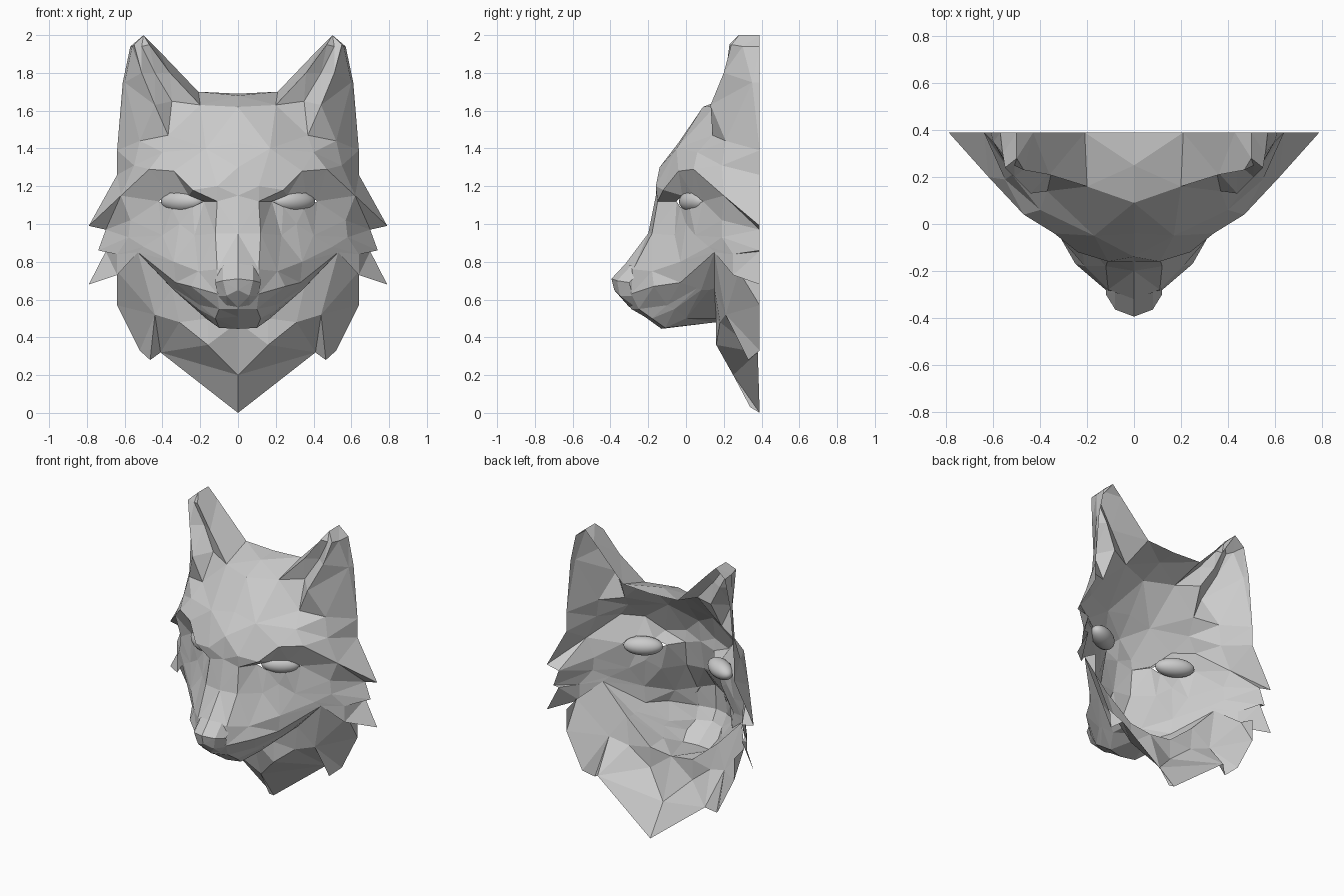
import bpy, bmesh
from mathutils import Vector

CENTRE = Vector((0, 0.4, 0.9))

# Faceted half-surface strung between rows of points, mirrored across x = 0
def loft(name, *rows):
    bm = bmesh.new()
    cache = {}

    def vert(p):
        if p not in cache:
            cache[p] = bm.verts.new(p)
        return cache[p]

    def tri(*ps):
        if len(set(ps)) == 3:
            vs = [vert(p) for p in ps]
            if not bm.faces.get(vs):
                bm.faces.new(vs)

    def gap(p, q):
        return sum((a - b) ** 2 for a, b in zip(p, q))

    for a, b in zip(rows, rows[1:]):
        i = j = 0
        while i < len(a) - 1 or j < len(b) - 1:
            step_a = j == len(b) - 1 or (
                i < len(a) - 1 and gap(a[i + 1], b[j]) < gap(a[i], b[j + 1]))
            if step_a:
                tri(a[i], b[j], a[i + 1])
                i += 1
            else:
                tri(a[i], b[j], b[j + 1])
                j += 1
    bmesh.ops.recalc_face_normals(bm, faces=bm.faces)
    # turn the skin outward, away from the middle of the head
    facing = sum(f.normal.dot(f.calc_center_median() - CENTRE) * f.calc_area() for f in bm.faces)
    if facing < 0:
        bmesh.ops.reverse_faces(bm, faces=bm.faces)
    me = bpy.data.meshes.new(name)
    bm.to_mesh(me)
    bm.free()
    ob = bpy.data.objects.new(name, me)
    bpy.context.collection.objects.link(ob)
    ob.modifiers.new("mirror", 'MIRROR').use_clip = True

# Crown and forehead
ear_in = (.20, .16, 1.63)
ear_low = (.37, .14, 1.47)
ear_mid = (.52, .21, 1.44)
ear_out = (.64, .39, 1.39)
hairline = [(0, .09, 1.62), ear_in, ear_low, ear_mid, ear_out]
loft("crown", [(0, .39, 1.69), (.21, .39, 1.70)], [(0, .25, 1.68), (.21, .39, 1.70)], hairline[:2])
brow = [(0, -.14, 1.30), (.11, -.16, 1.20), (.24, -.12, 1.18), (.34, -.04, 1.28),
        (.47, .04, 1.29), (.62, .20, 1.15), (.79, .39, .99)]
loft("forehead", hairline,
     [(0, -.04, 1.43), (.17, -.05, 1.40), (.40, .06, 1.38), (.55, .19, 1.31), (.64, .39, 1.26)], brow)

# Brow underside and eye opening
inner, outer = (.18, -.05, 1.12), (.42, .09, 1.12)
bridge = [(0, -.16, 1.15), (.11, -.15, 1.12), inner]
temple = [outer, (.57, .19, 1.02), (.70, .39, .97)]
loft("brow_underside", brow, bridge + [(.26, -.02, 1.15), (.36, .03, 1.165)] + temple)

# Cheeks and muzzle down to the upper lip
lower_lid = bridge + [(.24, -.03, 1.09), (.35, .02, 1.08)] + temple
mid_face = [(0, -.20, .95), (.12, -.18, .95), (.23, -.06, .94), (.31, -.0, 1.00),
            (.40, .05, .94), (.58, .19, .93), (.74, .39, .86)]
muzzle = [(0, -.32, .79), (.11, -.28, .76), (.21, -.18, .75), (.34, -.03, .80),
          (.50, .12, .88), (.64, .25, .84), (.70, .39, .855)]
lip = [(0, -.33, .62), (.11, -.29, .63), (.25, -.17, .67), (.33, -.03, .69),
       (.53, .15, .85), (.64, .25, .73), (.79, .39, .68)]
loft("cheeks", lower_lid, mid_face, muzzle, lip)
loft("nose", [(0, -.32, .79), (.08, -.29, .78), (.12, -.27, .72)],
     [(0, -.395, .71), (.08, -.365, .70), (.12, -.30, .69)],
     [(0, -.38, .65), (.06, -.35, .62), (.11, -.28, .62)],
     [(0, -.30, .56), (.06, -.28, .57)])

# Mouth and lower jaw
corner = (.53, .15, .85)
mouth = [(0, -.29, .55), (.10, -.25, .55), (.20, -.10, .57), (.34, .06, .66), corner]
loft("upper_lip", lip[:5], mouth)
ruff_top = [(0, .16, .48), (.16, .16, .50), (.35, .15, .66), corner]
loft("lower_jaw", mouth, [(0, -.22, .51), (.12, -.18, .50), (.21, -.06, .55), (.34, .08, .65), corner],
     [(0, -.13, .445), (.10, -.11, .45), (.17, .0, .50), (.34, .12, .65), corner], ruff_top)

# Throat ruff and chin point
loft("throat_ruff", ruff_top + [(.64, .28, .75), (.64, .39, .72)],
     [(0, .25, .20), (.16, .16, .36), (.31, .18, .48), (.44, .21, .52), (.64, .39, .57)],
     [(0, .34, .03), (.0, .39, .0), (.41, .38, .32), (.465, .33, .28), (.52, .39, .33)])

# Ears: inner flank, rim, hollow, front rim, outer flank
tip = (.50, .39, 2.0)
loft("ears", [(.21, .39, 1.70), (.43, .39, 1.93), tip],
     [ear_in, (.36, .21, 1.80), (.47, .23, 1.95), (.50, .28, 2.0), tip],
     [ear_low, (.35, .23, 1.65), (.44, .26, 1.80), (.51, .25, 1.94)],
     [ear_low, (.44, .13, 1.63), (.51, .20, 1.80), (.55, .24, 1.95), (.50, .28, 2.0)],
     [ear_low, ear_mid, (.60, .35, 1.75), (.56, .30, 1.94), tip],
     [ear_mid, ear_out, (.61, .39, 1.75), (.57, .39, 1.94), tip])

# Eyeballs
for s in (-1, 1):
    bpy.ops.mesh.primitive_uv_sphere_add(segments=24, ring_count=12, location=(s * .295, .045, 1.12))
    eye = bpy.context.object
    eye.name = "eye_right" if s > 0 else "eye_left"
    eye.scale = (.125, .065, .06)
    eye.rotation_euler = (0, 0, s * .5)
    bpy.ops.object.shade_smooth()
